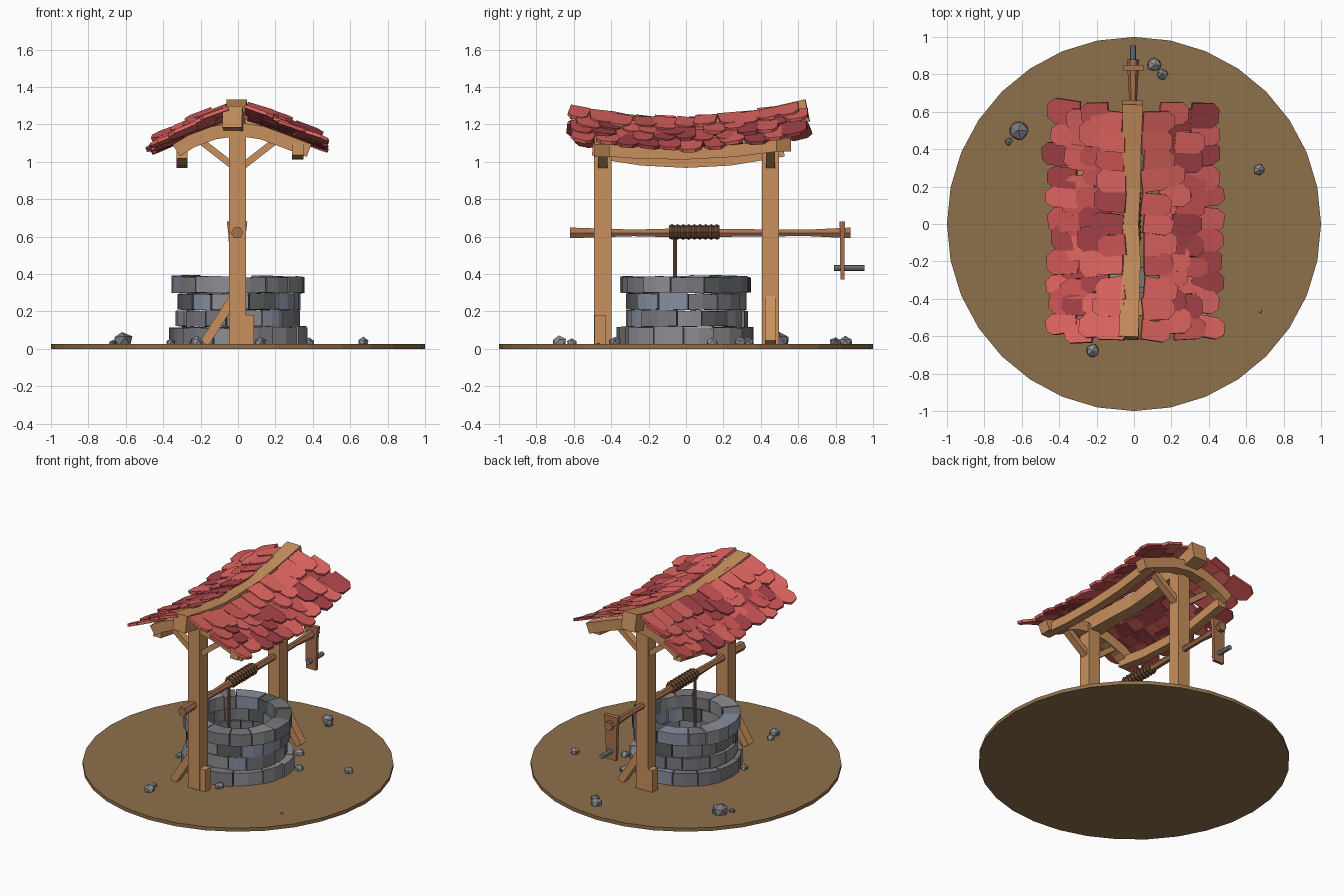
import bpy, bmesh, math, random
from mathutils import Vector, Matrix

if "Cube" in bpy.data.objects:
    bpy.data.objects.remove(bpy.data.objects["Cube"])

random.seed(7)
R = random.uniform


def mat(name, r, g, b):
    m = bpy.data.materials.new(name)
    m.diffuse_color = (r, g, b, 1)
    m.use_nodes = True
    m.node_tree.nodes["Principled BSDF"].inputs["Base Color"].default_value = m.diffuse_color
    return m


WOOD = mat("wood", 0.58, 0.28, 0.11)
AXLE = mat("axle_wood", 0.40, 0.17, 0.08)
ROPE = mat("rope", 0.16, 0.075, 0.035)
EARTH = mat("earth", 0.27, 0.16, 0.07)
METAL = mat("metal", 0.22, 0.25, 0.29)
STONES = [mat("stone_light", 0.27, 0.27, 0.29), mat("stone_mid", 0.19, 0.19, 0.21),
          mat("stone_dark", 0.10, 0.11, 0.11), mat("stone_blue", 0.24, 0.27, 0.35)]
REDS = [mat("tile_light", 0.74, 0.13, 0.12), mat("tile_mid", 0.60, 0.09, 0.09),
        mat("tile_dark", 0.38, 0.055, 0.065)]


def finish(name, bm, mats):
    bmesh.ops.recalc_face_normals(bm, faces=bm.faces)
    me = bpy.data.meshes.new(name)
    bm.to_mesh(me)
    bm.free()
    for m in mats:
        me.materials.append(m)
    ob = bpy.data.objects.new(name, me)
    bpy.context.collection.objects.link(ob)
    return ob


def merge(dst, src, index):
    """Append a small part to a group, with its own material slot."""
    bmesh.ops.recalc_face_normals(src, faces=src.faces)
    for f in src.faces:
        f.material_index = index
    me = bpy.data.meshes.new("part")
    src.to_mesh(me)
    src.free()
    dst.from_mesh(me)
    bpy.data.meshes.remove(me)


def sweep(name, pts, w, h, m, sides=4, scales=None, bevel=0.0):
    """Sweep a rectangle (4 sides) or polygon along a path."""
    pts = [Vector(p) for p in pts]
    if sides == 4:
        prof = [(-w / 2, -h / 2), (w / 2, -h / 2), (w / 2, h / 2), (-w / 2, h / 2)]
    else:
        prof = [(w * math.cos(i * math.tau / sides), h * math.sin(i * math.tau / sides))
                for i in range(sides)]
    bm = bmesh.new()
    rings = []
    for i, p in enumerate(pts):
        t = (pts[min(i + 1, len(pts) - 1)] - pts[max(i - 1, 0)]).normalized()
        side = t.cross(Vector((0, 1, 0) if abs(t.z) > 0.9 else (0, 0, 1))).normalized()
        up = side.cross(t)
        s = scales[i] if scales else 1
        rings.append([bm.verts.new(p + (side * a + up * b) * s) for a, b in prof])
    for a, b in zip(rings, rings[1:]):
        for i in range(sides):
            j = (i + 1) % sides
            bm.faces.new((a[i], a[j], b[j], b[i]))
    bm.faces.new(rings[0])
    bm.faces.new(rings[-1])
    if bevel:
        bmesh.ops.bevel(bm, geom=bm.edges[:], offset=bevel, segments=1, affect='EDGES')
    return finish(name, bm, [m])


# Ground disc
bm = bmesh.new()
bmesh.ops.create_cone(bm, cap_ends=True, segments=32, radius1=1, radius2=1, depth=0.025,
                      matrix=Matrix.Translation((0, 0, 0.0125)))
finish("ground", bm, [EARTH])

# Well wall: four courses of chunky curved blocks
wall = bmesh.new()
for row, (z0, z1, ro) in enumerate([(0.02, 0.117, 0.365), (0.12, 0.207, 0.325),
                                    (0.21, 0.297, 0.328), (0.30, 0.388, 0.348)]):
    n = 13
    cuts = [(i + 0.5 * (row % 2) + R(-0.2, 0.2)) * math.tau / n for i in range(n)]
    cuts.append(cuts[0] + math.tau)
    for a0, a1 in zip(cuts, cuts[1:]):
        bm = bmesh.new()
        r_out, r_in, top = ro + R(-0.008, 0.01), 0.245 + R(-0.01, 0.01), z1 + R(-0.006, 0.004)
        rings = []
        for k in range(3):
            a = a0 + 0.008 + (a1 - a0 - 0.016) * k / 2
            rings.append([bm.verts.new((r * math.cos(a), r * math.sin(a), z + R(-0.003, 0.003)))
                          for r, z in ((r_in, z0), (r_out, z0), (r_out, top), (r_in, top))])
        for a, b in zip(rings, rings[1:]):
            for i in range(4):
                j = (i + 1) % 4
                bm.faces.new((a[i], a[j], b[j], b[i]))
        bm.faces.new(rings[0])
        bm.faces.new(rings[-1])
        sharp = [e for e in bm.edges if e.calc_face_angle(0) > 0.6]
        bmesh.ops.bevel(bm, geom=sharp, offset=0.012, segments=1, affect='EDGES')
        merge(wall, bm, random.choice([0, 0, 1, 1, 2, 3]))
finish("well_wall", wall, STONES)

# Loose rocks
rocks = bmesh.new()
for x, y, r in [(-0.62, 0.50, 0.062), (-0.67, 0.44, 0.024), (0.11, 0.85, 0.042),
                (0.15, 0.80, 0.036), (0.67, 0.29, 0.035), (0.675, -0.47, 0.012),
                (-0.22, -0.68, 0.042), (-0.24, -0.61, 0.03), (0.38, 0.14, 0.035),
                (0.25, 0.33, 0.035), (0.12, -0.38, 0.035), (-0.36, -0.14, 0.03)]:
    bm = bmesh.new()
    bmesh.ops.create_icosphere(bm, subdivisions=1, radius=r)
    for v in bm.verts:
        v.co = v.co * R(0.8, 1.1)
        v.co = Vector((x, y, max(0.02, v.co.z * 0.9 + 0.02 + r * 0.35))) + Vector((v.co.x, v.co.y, 0))
    merge(rocks, bm, random.choice([0, 1]))
finish("loose_rocks", rocks, STONES)

# Posts with foot blocks, ground struts and knee braces (back is the front turned half round)
for name, s, y in (("front", 1, -0.445), ("back", -1, 0.452)):
    sweep(name + "_post", [(-0.003, y, 0.02), (-0.003, y, 1.19)], 0.092, 0.092, WOOD)
    sweep(name + "_foot_block", [(s * 0.064, y - s * 0.015, 0.02), (s * 0.064, y - s * 0.015, 0.18)],
          0.044, 0.06, WOOD)
    sweep(name + "_strut", [(-s * 0.18, y, 0.03), (-s * 0.025, y, 0.27)], 0.06, 0.05, WOOD)
    for k in (-1, 1):
        sweep(name + "_knee_brace", [(k * 0.03, y, 0.98), (k * 0.12, y, 1.05), (k * 0.21, y, 1.12)],
              0.05, 0.036, WOOD)
    # Rafters, bowed downward to the eaves
    lift = 0.0 if y < 0 else 0.03
    yr = y - 0.005 if y < 0 else y + 0.07
    for k, e in ((-1, 0.33), (1, 0.38)):
        sweep(name + "_rafter", [(0, yr, 1.175 + lift), (k * 0.13, yr, 1.155 + lift),
                                 (k * 0.25, yr, 1.11 + lift), (k * e, yr, 1.06 + lift)],
              0.08, 0.072, WOOD)


# Sagging ridge line shared by beam and tiles
def ridge_z(y):
    return 1.24 + 0.17 * y * y + 0.02 * y


ys = [-0.61, -0.4, -0.2, 0, 0.2, 0.42, 0.65]
xs = [-0.03, -0.022, -0.01, -0.018, -0.01, -0.012, -0.006]
sweep("ridge_beam", [(x, y, ridge_z(y) - 0.05) for x, y in zip(xs, ys)], 0.10, 0.11, WOOD,
      scales=[1.05, 1, 0.9, 0.85, 0.9, 1, 1.1])

# Eave beams
ey = [-0.5, -0.25, 0, 0.25, 0.55]
sweep("right_eave_beam", [(0.32, y, 1.045 + 0.13 * y * y + 0.02 * y) for y in ey], 0.06, 0.065, WOOD)
sweep("left_eave_beam", [(-0.30, y * 0.95, 1.0 + 0.2 * y * y) for y in ey], 0.06, 0.065, WOOD)

# Roof tiles: overlapping rows on both slopes
for name, side, slope in (("right_tiles", 1, 0.42), ("left_tiles", -1, 0.48)):
    roof = bmesh.new()
    for row in range(4):
        n = 11
        for i in range(n):
            y = -0.56 + 1.15 * (i + 0.3 * (row % 2)) / (n - 0.7) + R(-0.012, 0.012)
            w, L, th = R(0.105, 0.14), R(0.155, 0.19), 0.018
            x = 0.045 + 0.083 * row + R(-0.012, 0.012)
            if row == 3 and random.random() < 0.15:
                x += 0.05
            outline = [(0, -w / 2), (L * 0.78, -w / 2), (L, -w * 0.26),
                       (L, w * 0.26), (L * 0.78, w / 2), (0, w / 2)]
            bm = bmesh.new()
            f = bm.faces.new([bm.verts.new((a, b, 0)) for a, b in outline])
            ext = bmesh.ops.extrude_face_region(bm, geom=[f])["geom"]
            bmesh.ops.translate(bm, vec=(0, 0, th),
                                verts=[v for v in ext if isinstance(v, bmesh.types.BMVert)])
            z = ridge_z(y) - 0.012 - slope * (x - 0.045) + R(-0.004, 0.006)
            m = (Matrix.Diagonal((side, 1, 1, 1)) @ Matrix.Translation((x, y, z))
                 @ Matrix.Rotation(math.atan(0.34 * y + R(-0.08, 0.08)), 4, 'X')
                 @ Matrix.Rotation(math.atan(slope - 0.08) + R(-0.05, 0.04), 4, 'Y')
                 @ Matrix.Rotation(R(-0.13, 0.13), 4, 'Z'))
            bmesh.ops.transform(bm, matrix=m, verts=bm.verts)
            merge(roof, bm, random.choice([0, 0, 0, 1, 1, 2]))
    finish(name, roof, REDS)

# Windlass axle, wound rope and hanging rope
ax = -0.005
sweep("axle", [(ax, y, 0.62) for y in (-0.62, -0.45, -0.28, -0.08, 0.17, 0.45, 0.65, 0.88)],
      0.033, 0.033, AXLE, sides=6, scales=[1, 0.8, 0.62, 0.8, 0.75, 0.65, 0.6, 1])
coil = [(ax, -0.09 + 0.015 * i, 0.625) for i in range(19)]
sweep("rope_coil", coil, 0.045, 0.042, ROPE, sides=8, scales=[1 if i % 2 else 0.82 for i in range(19)])
sweep("hanging_rope", [(-0.03, -0.058, 0.62), (-0.03, -0.058, 0.03)], 0.012, 0.012, ROPE, sides=6)

# Crank arm and metal handle
sweep("crank_arm", [(ax, 0.836, 0.37), (ax, 0.836, 0.60), (ax, 0.836, 0.68)], 0.11, 0.03, AXLE,
      scales=[0.72, 0.82, 1])
sweep("crank_handle", [(ax, 0.79, 0.432), (ax, 0.955, 0.432)], 0.016, 0.016, METAL, sides=8)
